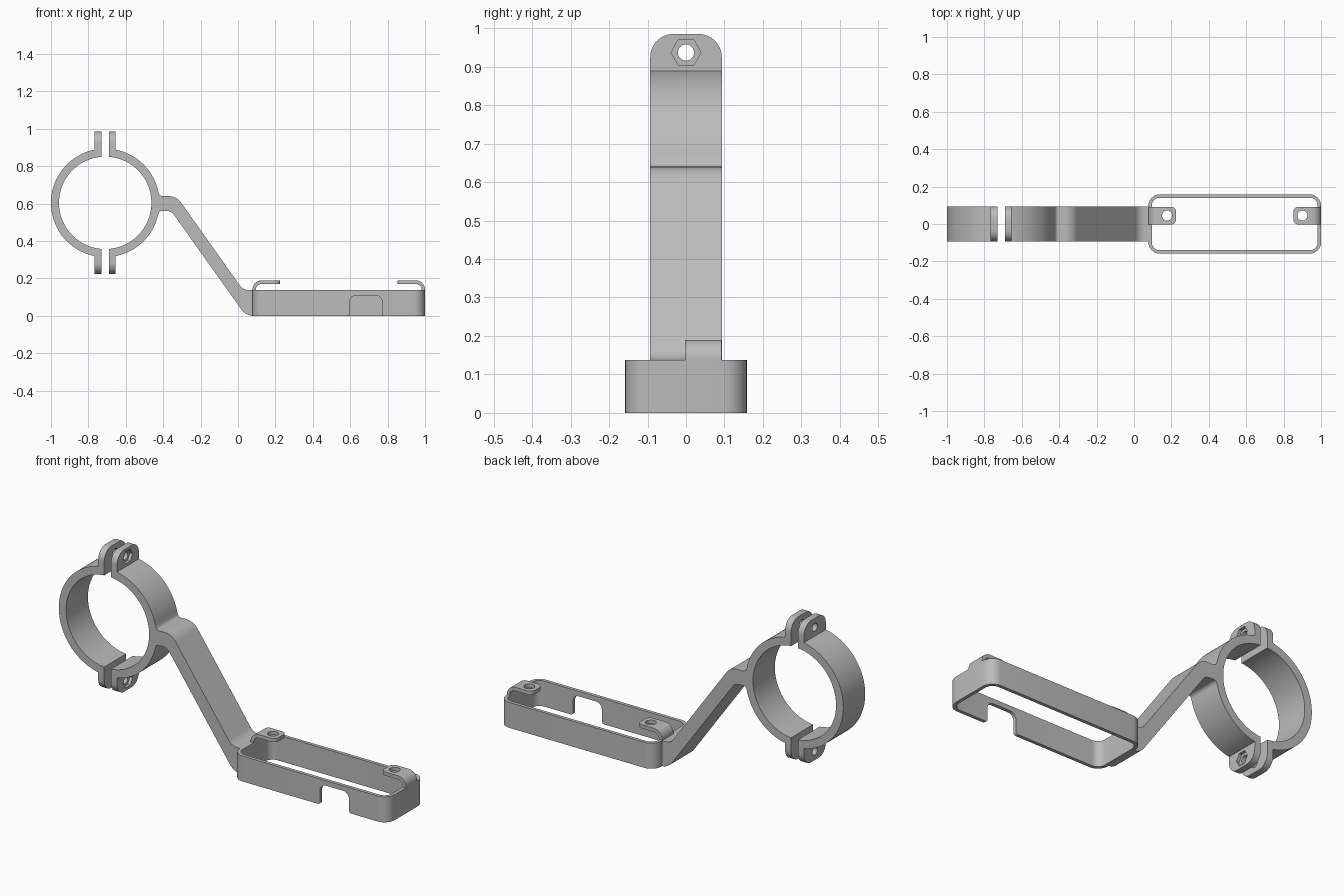
import bpy, bmesh, math
from mathutils import Vector

cube = bpy.data.objects.get("Cube")
if cube:
    bpy.data.objects.remove(cube, do_unlink=True)

grey = bpy.data.materials.new("plain grey")
grey.use_nodes = True
COLOUR = (0.5, 0.5, 0.5, 1)
grey.diffuse_color = COLOUR
grey.node_tree.nodes["Principled BSDF"].inputs["Base Color"].default_value = COLOUR


def rounded(corners, steps=8):
    """Outline from (a, b, radius) corners, each filleted by its radius."""
    out = []
    for i, (a, b, r) in enumerate(corners):
        p = Vector((a, b))
        if r == 0:
            out.append(p)
            continue
        u = (Vector(corners[i - 1][:2]) - p).normalized()
        v = (Vector(corners[(i + 1) % len(corners)][:2]) - p).normalized()
        half = u.angle(v) / 2
        centre = p + (u + v).normalized() * (r / math.sin(half))
        start = p + u * (r / math.tan(half)) - centre
        end = p + v * (r / math.tan(half)) - centre
        sweep = start.angle(end)
        for k in range(steps + 1):
            t = k / steps
            out.append(centre + (start * math.sin((1 - t) * sweep)
                                 + end * math.sin(t * sweep)) / math.sin(sweep))
    return out


def arc(cx, cz, r, a0, a1, n):
    return [(cx + r * math.cos(a0 + (a1 - a0) * k / n),
             cz + r * math.sin(a0 + (a1 - a0) * k / n), 0) for k in range(n + 1)]


def ngon(cx, cy, r, n):
    return arc(cx, cy, r, 0, math.tau * (n - 1) / n, n - 1)


def rect(x0, x1, y0, y1, r):
    return [(x0, y0, r), (x1, y0, r), (x1, y1, r), (x0, y1, r)]


def prism(name, corners, axis, lo, hi, bevel_rule=None, bevel=0):
    """Extrude an outline along an axis; optionally round edges picked by a rule."""
    place = {"x": lambda p: (lo, p.x, p.y), "y": lambda p: (p.x, lo, p.y),
             "z": lambda p: (p.x, p.y, lo)}[axis]
    bm = bmesh.new()
    face = bm.faces.new([bm.verts.new(place(p)) for p in rounded(corners)])
    ext = bmesh.ops.extrude_face_region(bm, geom=[face])
    shift = Vector([hi - lo if c == axis else 0 for c in "xyz"])
    bmesh.ops.translate(bm, vec=shift,
                        verts=[g for g in ext["geom"] if isinstance(g, bmesh.types.BMVert)])
    bmesh.ops.recalc_face_normals(bm, faces=bm.faces)
    if bevel_rule:
        edges = [e for e in bm.edges if bevel_rule(e.verts[0].co, e.verts[1].co)]
        bmesh.ops.bevel(bm, geom=edges, offset=bevel, segments=8, profile=0.5,
                        affect="EDGES")
    mesh = bpy.data.meshes.new(name)
    bm.to_mesh(mesh)
    bm.free()
    mesh.materials.append(grey)
    obj = bpy.data.objects.new(name, mesh)
    bpy.context.collection.objects.link(obj)
    return obj


def activate(obj):
    bpy.ops.object.select_all(action="DESELECT")
    obj.select_set(True)
    bpy.context.view_layer.objects.active = obj


def cut(obj, *prism_args):
    cutter = prism("cutter", *prism_args)
    cutter.hide_render = True
    activate(obj)
    mod = obj.modifiers.new("cut", "BOOLEAN")
    mod.operation, mod.solver, mod.object = "DIFFERENCE", "EXACT", cutter
    bpy.ops.object.modifier_apply(modifier=mod.name)
    bpy.data.objects.remove(cutter, do_unlink=True)


def finish(obj):
    activate(obj)
    bpy.ops.object.shade_smooth_by_angle(angle=math.radians(30))


# Clamp dimensions
CX, CZ, OUTER, INNER = -0.71, 0.604, 0.29, 0.247
GAP, EAR, EAR_TOP, WIDTH = 0.02, 0.056, 0.381, 0.093
HOLE_Z = 0.333
WALL_TOP = 0.137


def ear_corner(a, b):
    return (abs(abs(a.z - CZ) - EAR_TOP) < 1e-4 and abs(b.z - a.z) < 1e-4
            and abs(a.x - b.x) > 0.01)


def clamp_half(name, side, outer_path):
    """Half ring with an ear at each end; outer_path runs from top ear to bottom ear."""
    limit = math.acos(GAP / INNER)
    inner = arc(0, 0, INNER, -limit, limit, 48)
    pts = outer_path + [(EAR, -EAR_TOP, 0), (GAP, -EAR_TOP, 0)]
    pts += inner + [(GAP, EAR_TOP, 0), (EAR, EAR_TOP, 0)]
    pts = [(CX + side * u, CZ + w, r) for u, w, r in pts]
    obj = prism(name, pts, "y", -WIDTH, WIDTH, ear_corner, 0.06)
    for s in (1, -1):
        z = CZ + s * HOLE_Z
        cut(obj, ngon(0, z, 0.021, 32), "x", CX - 0.1, CX + 0.1)
        if side > 0:  # nut pocket
            cut(obj, ngon(0, z, 0.039, 6), "x", CX + EAR - 0.016, CX + 0.1)
    finish(obj)


ear_angle = math.acos(EAR / OUTER)
clamp_half("outer_clamp_half", -1, arc(0, 0, OUTER, ear_angle, -ear_angle, 48))

# Inner clamp half with the sloping arm in one profile
arm = [(-0.418, 0.64, 0.02), (-0.329, 0.64, 0.08), (0.028, WALL_TOP, 0.06),
       (0.085, WALL_TOP, 0), (0.085, 0, 0), (0.042, 0, 0.08),
       (-0.357, 0.561, 0.05), (-0.422, 0.561, 0.02)]
path = arc(0, 0, OUTER, ear_angle, math.asin(0.056 / OUTER), 22)
path += [(x - CX, z - CZ, r) for x, z, r in arm]
path += arc(0, 0, OUTER, -math.asin(0.066 / OUTER), -ear_angle, 22)
clamp_half("inner_clamp_half_and_arm", 1, path)

# Open rectangular frame with a notch in the front wall
X0, X1, Y, T = 0.077, 1.0, 0.158, 0.018
frame = prism("frame", rect(X0, X1, -Y, Y, 0.06), "z", 0, WALL_TOP)
cut(frame, rect(X0 + T, X1 - T, T - Y, Y - T, 0.042), "z", -0.1, 0.3)
notch = [(0.57, -0.02, 0), (0.57, -0.001, 0), (0.598, -0.001, 0.015), (0.598, 0.11, 0.035),
         (0.77, 0.11, 0.035), (0.77, -0.001, 0.015), (0.798, -0.001, 0), (0.798, -0.02, 0)]
cut(frame, notch, "y", -0.3, 0)
finish(frame)

# Hooked mounting tabs at both ends of the frame
hook = [(0, WALL_TOP, 0), (0, 0.19, 0.05), (0.148, 0.19, 0),
        (0.148, 0.17, 0), (T, 0.17, 0.03), (T, WALL_TOP, 0)]
for name, base, side in (("right_tab", X0, 1), ("left_tab", X1, -1)):
    tip = base + side * 0.148
    tab = prism(name, [(base + side * a, z, r) for a, z, r in hook], "y", -0.003, 0.092,
                lambda a, b: abs(a.x - tip) < 1e-4 and abs(b.x - tip) < 1e-4
                and abs(a.z - b.z) > 0.01, 0.028)
    cut(tab, ngon(base + side * 0.1, 0.045, 0.027, 32), "z", 0.15, 0.25)
    finish(tab)
